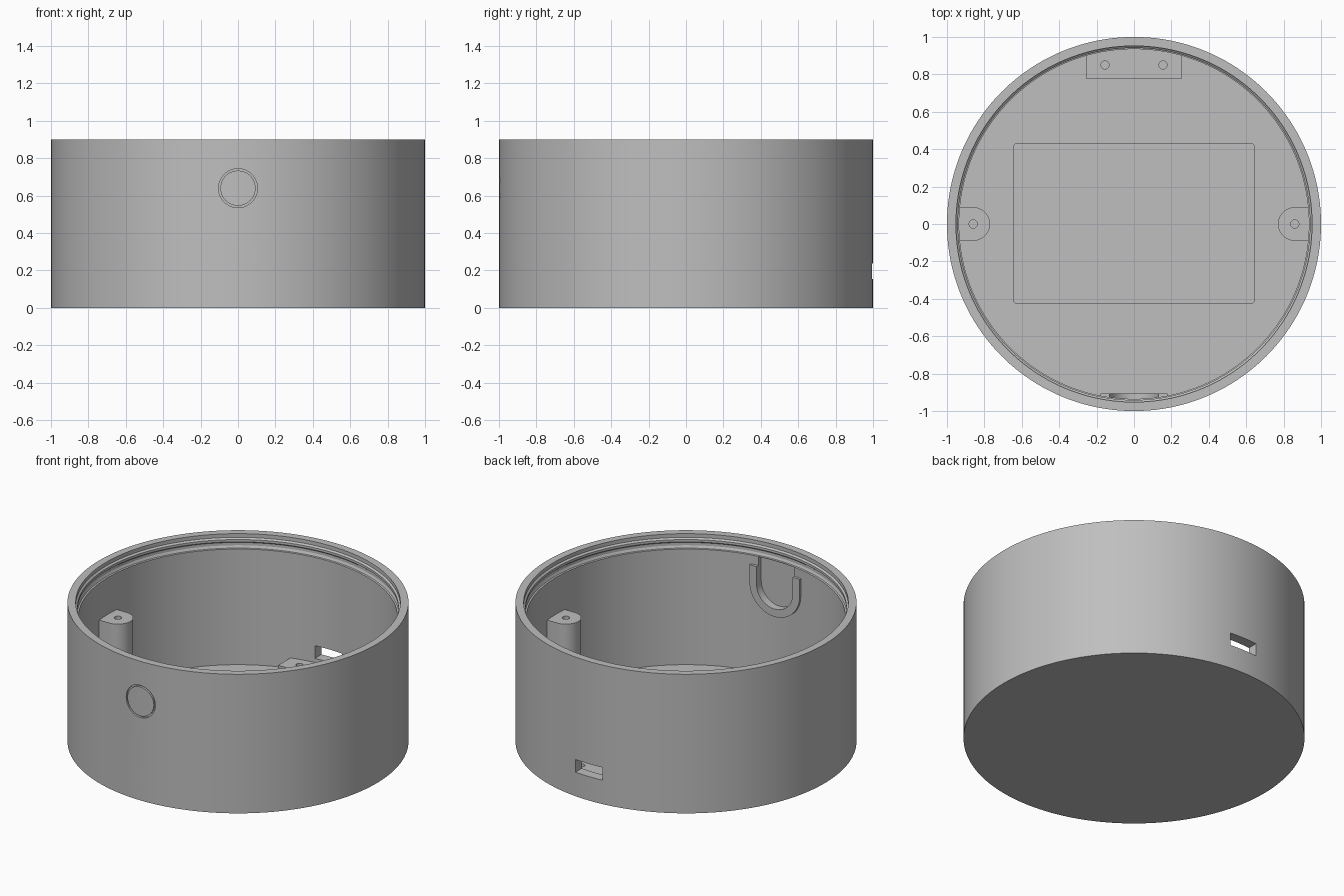
import bpy
import bmesh
from math import pi, sin, cos, radians
from mathutils import Matrix, Vector

cube = bpy.data.objects.get("Cube")
if cube:
    bpy.data.objects.remove(cube, do_unlink=True)

# Single plain grey material
grey = bpy.data.materials.new("plain_grey")
grey.use_nodes = True
colour = (0.52, 0.52, 0.52, 1)
grey.diffuse_color = colour
grey.node_tree.nodes["Principled BSDF"].inputs["Base Color"].default_value = colour


def finish(bm, name):
    bmesh.ops.recalc_face_normals(bm, faces=bm.faces)
    mesh = bpy.data.meshes.new(name)
    bm.to_mesh(mesh)
    bm.free()
    mesh.materials.append(grey)
    obj = bpy.data.objects.new(name, mesh)
    bpy.context.collection.objects.link(obj)
    return obj


def revolve(name, profile, steps, closed=False):
    """Spin an (r, z) profile about z; open profiles get flat end caps."""
    bm = bmesh.new()
    verts = [bm.verts.new((r, 0, z)) for r, z in profile]
    pairs = list(zip(verts, verts[1:]))
    if closed:
        pairs.append((verts[-1], verts[0]))
    edges = [bm.edges.new(p) for p in pairs]
    bmesh.ops.spin(bm, geom=verts + edges, cent=(0, 0, 0), axis=(0, 0, 1),
                   angle=2 * pi, steps=steps)
    bmesh.ops.remove_doubles(bm, verts=bm.verts, dist=1e-5)
    if not closed:
        bmesh.ops.holes_fill(bm, edges=bm.edges, sides=0)
    return finish(bm, name)


def prism(name, outline, low, high, upright=False):
    """Extrude an xy outline along z, or an xz outline along y if upright."""
    bm = bmesh.new()
    place = (lambda a, b: (a, low, b)) if upright else (lambda a, b: (a, b, low))
    face = bm.faces.new([bm.verts.new(place(a, b)) for a, b in outline])
    out = bmesh.ops.extrude_face_region(bm, geom=[face])
    moved = [g for g in out["geom"] if isinstance(g, bmesh.types.BMVert)]
    shift = Vector((0, 1, 0) if upright else (0, 0, 1)) * (high - low)
    bmesh.ops.translate(bm, verts=moved, vec=shift)
    return finish(bm, name)


def arc(cx, cy, r, start, end, n=24):
    return [(cx + r * cos(radians(start + (end - start) * i / n)),
             cy + r * sin(radians(start + (end - start) * i / n)))
            for i in range(n + 1)]


def box(x0, x1, y0, y1):
    return [(x0, y0), (x1, y0), (x1, y1), (x0, y1)]


def cut(obj, cutter):
    cutter.hide_render = True
    mod = obj.modifiers.new("cut", 'BOOLEAN')
    mod.operation = 'DIFFERENCE'
    mod.solver = 'EXACT'
    mod.object = cutter
    bpy.context.view_layer.objects.active = obj
    bpy.ops.object.modifier_apply(modifier=mod.name)
    bpy.data.objects.remove(cutter, do_unlink=True)


def drill(obj, x, y, bottom, top):
    cut(obj, prism("drill", arc(x, y, 0.022, 0, 345, 23), bottom, top))


def smooth(obj):
    bpy.ops.object.select_all(action='DESELECT')
    obj.select_set(True)
    bpy.context.view_layer.objects.active = obj
    bpy.ops.object.shade_smooth_by_angle(angle=radians(25))


FLOOR = 0.06
WALL = 0.935

# Round case with ridged inner lip
case = revolve("round_case", [
    (1, 0), (1, 0.9), (0.952, 0.9), (0.952, 0.876), (0.941, 0.867),
    (0.941, 0.852), (0.952, 0.843), (0.952, 0.825), (0.945, 0.81),
    (WALL, 0.808), (WALL, FLOOR)], 160)

# Shallow rectangular tray in the floor, with small rounded corners
tray = []
for cx, cy, start in ((0.63, 0.415, 0), (-0.63, 0.415, 90),
                      (-0.63, -0.41, 180), (0.63, -0.41, 270)):
    tray += arc(cx, cy, 0.013, start, start + 90, 4)
cut(case, prism("tray_cutter", tray, 0.03, 0.1))

# Cable slot through the back wall
cut(case, prism("slot_cutter", box(-0.1, 0.095, 0.155, 0.237), 0.85, 1.1, True))

# Thin ring groove on the front
BUTTON_Z = 0.64
groove = revolve("groove_cutter", [(0.094, 0.985), (0.104, 0.985),
                                   (0.104, 1.03), (0.094, 1.03)], 64, closed=True)
groove.data.transform(Matrix.Translation((0, 0, BUTTON_Z)) @ Matrix.Rotation(pi / 2, 4, 'X'))
cut(case, groove)

# Flat pocket behind the ring, inside the wall
pocket = arc(0, BUTTON_Z, 0.13, 180, 360) + [(0.13, 0.806), (-0.13, 0.806)]
cut(case, prism("pocket_cutter", pocket, -0.955, -0.85, True))
smooth(case)

# U-shaped holder around the pocket
holder = ([(-0.18, 0.75)] + arc(0, BUTTON_Z, 0.18, 180, 360) + [(0.18, 0.75), (0.13, 0.75)]
          + arc(0, BUTTON_Z, 0.13, 360, 180) + [(-0.13, 0.75)])
smooth(prism("button_holder", holder, -0.95, -0.905, True))

# Screw posts on both sides
for side, name in ((1, "left_screw_post"), (-1, "right_screw_post")):
    outline = [(side * x, y) for x, y in
               [(0.95, 0.09)] + arc(0.86, 0, 0.09, 90, 270) + [(0.95, -0.09)]]
    post = prism(name, outline, 0.04, 0.57)
    drill(post, side * 0.86, 0, 0.35, 0.65)
    smooth(post)

# Low mounting block under the cable slot
block = prism("mounting_block", box(-0.255, 0.255, 0.775, 0.945), 0.04, 0.128)
for x in (-0.155, 0.155):
    drill(block, x, 0.85, 0.07, 0.2)
smooth(block)
